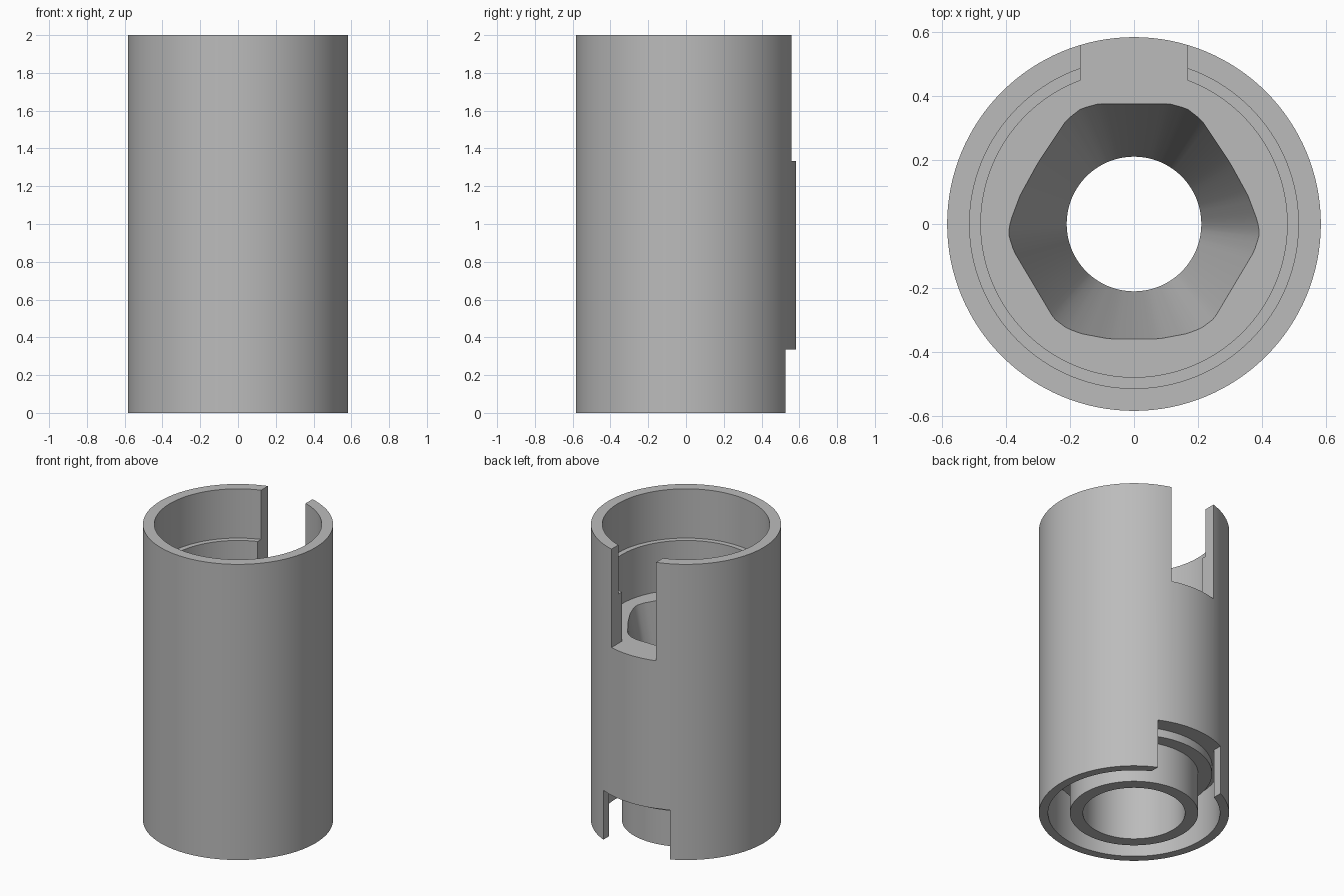
import bpy, bmesh, math
from mathutils import Vector

SIDES = 128
cube = bpy.data.objects.get("Cube")
if cube:
    bpy.data.objects.remove(cube, do_unlink=True)

grey = bpy.data.materials.new("plain_grey")
grey.use_nodes = True
colour = (0.5, 0.5, 0.5, 1)
grey.diffuse_color = colour
grey.node_tree.nodes["Principled BSDF"].inputs["Base Color"].default_value = colour


def add_object(name, bm):
    bmesh.ops.recalc_face_normals(bm, faces=bm.faces[:])
    mesh = bpy.data.meshes.new(name)
    bm.to_mesh(mesh)
    bm.free()
    mesh.materials.append(grey)
    obj = bpy.data.objects.new(name, mesh)
    bpy.context.collection.objects.link(obj)
    return obj


def circle(radius):
    return [Vector((radius * math.cos(2 * math.pi * i / SIDES),
                    radius * math.sin(2 * math.pi * i / SIDES))) for i in range(SIDES)]


def resample(outline):
    # Points where evenly spaced rays from the centre meet the outline
    points = []
    for ray in circle(1):
        for a, b in zip(outline, outline[1:] + outline[:1]):
            edge = b - a
            det = ray.cross(edge)
            if abs(det) < 1e-9:
                continue
            dist, along = a.cross(edge) / det, a.cross(ray) / det
            if dist > 0 and -1e-6 <= along <= 1 + 1e-6:
                points.append(ray * dist)
                break
    return points


def prism(name, outline, low, high):
    bm = bmesh.new()
    base = bm.faces.new([bm.verts.new((x, y, low)) for x, y in outline])
    top = bmesh.ops.extrude_face_region(bm, geom=[base])["geom"]
    verts = [v for v in top if isinstance(v, bmesh.types.BMVert)]
    bmesh.ops.translate(bm, verts=verts, vec=(0, 0, high - low))
    return add_object(name, bm)


# Rounded six-sided socket, mirrored across x
half = [(0.11, 0.375), (0.165, 0.36), (0.21, 0.325), (0.30, 0.19), (0.355, 0.09),
        (0.385, 0.01), (0.392, -0.03), (0.375, -0.085), (0.25, -0.295),
        (0.21, -0.325), (0.165, -0.342), (0.08, -0.358)]
socket = [Vector(p) for p in half] + [Vector((-x, y)) for x, y in reversed(half)]
socket.reverse()

# Closed loop of rings: outer wall, stepped top bore, socket, bottom bore, spigot, groove
FLOOR, GROOVE = 1.334, 0.335
rings = [(circle(r), z) for r, z in [
    (0.583, 0), (0.583, 2), (0.513, 2), (0.513, 1.667), (0.478, 1.667), (0.478, FLOOR)]]
rings.append((resample(socket), FLOOR))
rings += [(circle(r), z) for r, z in [
    (0.21, 0.5), (0.313, 0.5), (0.313, 0), (0.393, 0), (0.393, 0.28),
    (0.478, 0.28), (0.478, GROOVE), (0.527, GROOVE), (0.527, 0)]]

bm = bmesh.new()
loops = [[bm.verts.new((p.x, p.y, z)) for p in pts] for pts, z in rings]
for a, b in zip(loops, loops[1:] + loops[:1]):
    for i in range(SIDES):
        j = (i + 1) % SIDES
        bm.faces.new((a[i], a[j], b[j], b[i]))
body = add_object("sleeve_body", bm)

# Back slots: a straight one at the top, one through the skirt only at the bottom
top_w, low_w = 0.167, 0.25
top_cut = prism("top_slot_cutter",
                [(-top_w, 0.42), (top_w, 0.42), (top_w, 0.7), (-top_w, 0.7)], FLOOR, 2.1)
arc = [(x, math.sqrt(0.5 ** 2 - x * x)) for x in [low_w * (i / 8 - 1) for i in range(17)]]
low_cut = prism("bottom_slot_cutter", arc + [(low_w, 0.7), (-low_w, 0.7)], -0.1, GROOVE)

bpy.context.view_layer.objects.active = body
body.select_set(True)
for cutter in (top_cut, low_cut):
    cutter.hide_render = True
    mod = body.modifiers.new(cutter.name, "BOOLEAN")
    mod.operation, mod.solver, mod.object = "DIFFERENCE", "EXACT", cutter
    bpy.ops.object.modifier_apply(modifier=mod.name)
    bpy.data.objects.remove(cutter, do_unlink=True)
bpy.ops.object.shade_smooth_by_angle(angle=math.radians(30))
